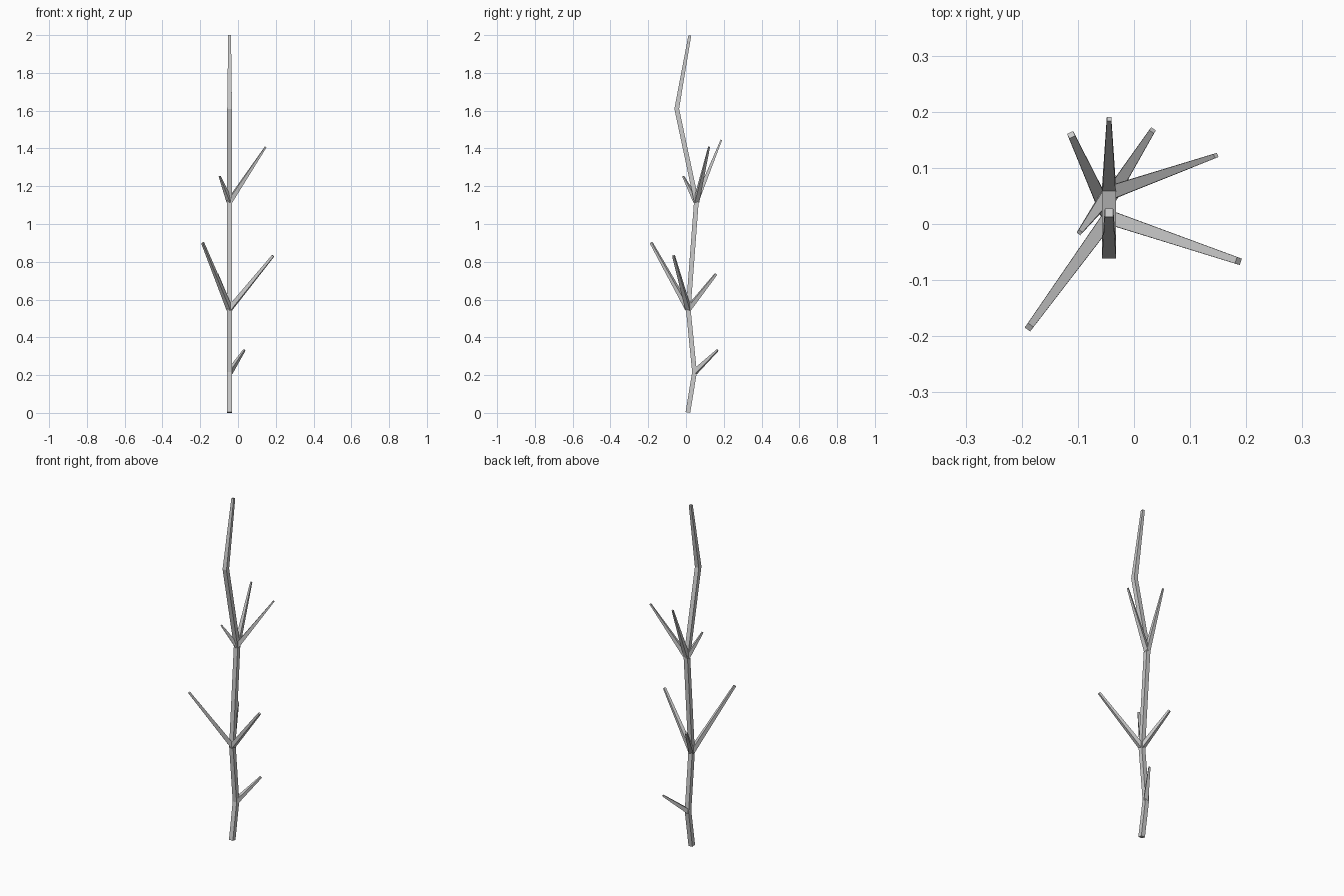
import bpy, bmesh
from mathutils import Vector

if "Cube" in bpy.data.objects:
    bpy.data.objects.remove(bpy.data.objects["Cube"])

X0 = -0.0445


def square_tube(name, points, radii, side):
    """Tapered four-sided tube through points, mitred at the bends."""
    pts = [Vector(p) for p in points]
    bm = bmesh.new()
    rings = []
    for i, (p, r) in enumerate(zip(pts, radii)):
        before = (p - pts[i - 1]).normalized() if i > 0 else Vector()
        after = (pts[i + 1] - p).normalized() if i < len(pts) - 1 else Vector()
        s = side.normalized()
        n = s.cross((before + after).normalized()).normalized()
        rings.append([bm.verts.new(p + s * a * r + n * b * r)
                      for a, b in ((-1, -1), (1, -1), (1, 1), (-1, 1))])
    for low, high in zip(rings, rings[1:]):
        for k in range(4):
            j = (k + 1) % 4
            bm.faces.new((low[k], low[j], high[j], high[k]))
    bm.faces.new(rings[0][::-1])
    bm.faces.new(rings[-1])
    bmesh.ops.recalc_face_normals(bm, faces=bm.faces)
    mesh = bpy.data.meshes.new(name)
    bm.to_mesh(mesh)
    bm.free()
    bpy.context.collection.objects.link(bpy.data.objects.new(name, mesh))


# Zigzag trunk
trunk = [(X0, 0.010, 0.002), (X0, 0.045, 0.215), (X0, 0.012, 0.55),
         (X0, 0.055, 1.12), (X0, -0.049, 1.61), (X0, 0.020, 1.998)]
square_tube("trunk", trunk, [0.0125] * 5 + [0.0075], Vector((1, 0, 0)))

# Branches: trunk joint index, tip position, tip radius
branches = [
    (1, (0.033, 0.167, 0.332), 0.005),
    (2, (0.186, -0.066, 0.832), 0.006),
    (2, (-0.187, -0.184, 0.900), 0.006),
    (2, (-0.112, 0.159, 0.735), 0.006),
    (3, (X0, 0.187, 1.445), 0.004),
    (3, (0.146, 0.122, 1.407), 0.004),
    (3, (-0.097, -0.015, 1.253), 0.004),
]
for i, (joint, tip, r) in enumerate(branches, 1):
    base = Vector(trunk[joint])
    side = (Vector(tip) - base).cross(Vector((0, 0, 1)))
    square_tube(f"branch_{i}", [base, tip], [0.0125, r], side)
